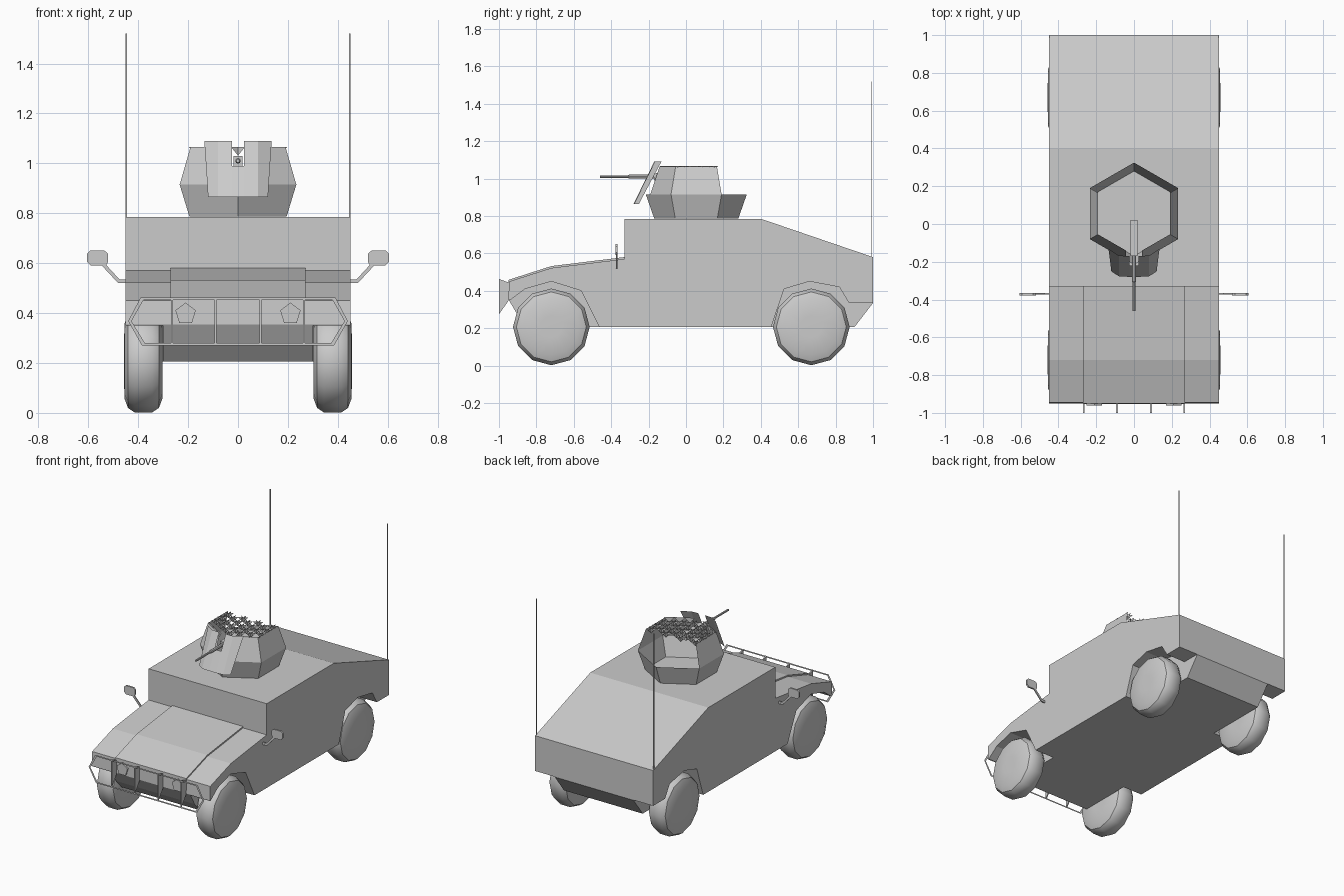
import bpy, bmesh, math
from mathutils import Vector

if "Cube" in bpy.data.objects:
    bpy.data.objects.remove(bpy.data.objects["Cube"])

grey = bpy.data.materials.new("plain_grey")
grey.diffuse_color = (0.6, 0.6, 0.6, 1)
grey.use_nodes = True
grey.node_tree.nodes["Principled BSDF"].inputs["Base Color"].default_value = grey.diffuse_color


def obj(name, verts, faces, smooth=False):
    me = bpy.data.meshes.new(name)
    me.from_pydata([tuple(v) for v in verts], [], faces)
    me.materials.append(grey)
    o = bpy.data.objects.new(name, me)
    bpy.context.collection.objects.link(o)
    if smooth:
        bpy.ops.object.select_all(action='DESELECT')
        o.select_set(True)
        bpy.context.view_layer.objects.active = o
        bpy.ops.object.shade_smooth_by_angle(angle=math.radians(35))
    return o


def fix(o):
    bm = bmesh.new()
    bm.from_mesh(o.data)
    bmesh.ops.recalc_face_normals(bm, faces=bm.faces)
    bm.to_mesh(o.data)
    bm.free()
    return o


def prism(name, pts, a, b, axis='x'):
    """Extrude a (y,z) outline along x, or an (x,z) outline along y."""
    put = (lambda p, t: (t, p[0], p[1])) if axis == 'x' else (lambda p, t: (p[0], t, p[1]))
    n = len(pts)
    verts = [put(p, a) for p in pts] + [put(p, b) for p in pts]
    faces = [tuple(range(n)), tuple(range(2 * n - 1, n - 1, -1))]
    faces += [(i, (i + 1) % n, n + (i + 1) % n, n + i) for i in range(n)]
    return fix(obj(name, verts, faces))


def lathe(name, prof, centre, axis, n, smooth=False):
    """Revolve (t, r) profile around the x or y axis; ends are closed."""
    verts, faces = [], []
    for t, r in prof:
        for k in range(n):
            a = 2 * math.pi * k / n
            c, s = r * math.cos(a), r * math.sin(a)
            verts.append(Vector(centre) + Vector((t, c, s) if axis == 'x' else (c, t, s)))
    for i in range(len(prof) - 1):
        for k in range(n):
            k2 = (k + 1) % n
            faces.append((i * n + k, i * n + k2, (i + 1) * n + k2, (i + 1) * n + k))
    faces += [tuple(range(n)), tuple(range((len(prof) - 1) * n, len(prof) * n))]
    o = fix(obj(name, verts, faces))
    if smooth:
        bpy.context.view_layer.objects.active = o
        bpy.ops.object.select_all(action='DESELECT')
        o.select_set(True)
        bpy.ops.object.shade_smooth_by_angle(angle=math.radians(35))
    return o


# Hull with wheel wells cut out
body = prism("body", [(-0.945, 0.45), (-0.72, 0.522), (-0.33, 0.57), (-0.33, 0.785), (0.40, 0.785),
                      (1.0, 0.58), (1.0, 0.335), (0.9, 0.205), (-0.84, 0.205), (-0.90, 0.27),
                      (-0.95, 0.355)], -0.45, 0.45)
front_well = [(-0.463, 0.1), (-0.463, 0.205), (-0.56, 0.40), (-0.72, 0.45), (-0.86, 0.41),
              (-0.94, 0.35), (-1.1, 0.35), (-1.1, 0.1)]
rear_well = [(0.455, 0.1), (0.455, 0.205), (0.525, 0.41), (0.66, 0.45), (0.82, 0.42),
             (0.87, 0.337), (1.1, 0.337), (1.1, 0.1)]
cutters = []
for s in (-1, 1):
    for pts in (front_well, rear_well):
        c = prism("well_cutter", pts, 0.30 * s, 0.55 * s)
        c.hide_render = True
        cutters.append(c)
        m = body.modifiers.new("well", 'BOOLEAN')
        m.operation, m.solver, m.object = 'DIFFERENCE', 'EXACT', c
dg = bpy.context.evaluated_depsgraph_get()
cut = bpy.data.meshes.new_from_object(body.evaluated_get(dg))
body.modifiers.clear()
body.data = cut
for c in cutters:
    bpy.data.objects.remove(c)

# Raised bonnet and headlights
prism("bonnet", [(-0.952, 0.355), (-0.95, 0.458), (-0.72, 0.532), (-0.33, 0.58), (-0.33, 0.56),
                 (-0.72, 0.51), (-0.94, 0.44), (-0.94, 0.355)], -0.27, 0.27)
for s in (-1, 1):
    prism("headlight", [(s * 0.21 + 0.043 * math.sin(k * 1.2566), 0.397 + 0.045 * math.cos(k * 1.2566))
                        for k in range(5)], -0.962, -0.95, 'y')

# Brush guard: flat hexagonal frame with upright plates
outer = [(-0.39, 0.463), (0.39, 0.463), (0.44, 0.368), (0.385, 0.27), (-0.385, 0.27), (-0.44, 0.368)]
inner = [(x * 0.97, 0.367 + (z - 0.367) * 0.9) for x, z in outer]
obj("guard_frame", [(x, -0.997, z) for x, z in outer + inner],
    [(i, (i + 1) % 6, 6 + (i + 1) % 6, 6 + i) for i in range(6)])
for x in (-0.265, -0.09, 0.09, 0.265):
    prism("guard_plate", [(-1.0, 0.463), (-0.95, 0.445), (-0.95, 0.345), (-1.0, 0.275)], x - 0.004, x + 0.004)

# Wheels, mirrors and aerials
tyre = [(-0.077, 0.06), (-0.076, 0.15), (-0.062, 0.187), (-0.035, 0.205),
        (0.035, 0.205), (0.062, 0.187), (0.076, 0.15), (0.078, 0.06)]
for s in (-1, 1):
    for y in (-0.72, 0.67):
        lathe("wheel", [(t * s, r) for t, r in tyre], (0.379 * s, y, 0.207), 'x', 12, True)
    prism("mirror_arm", [(s * x, z) for x, z in ((0.44, 0.52), (0.48, 0.52), (0.55, 0.595), (0.535, 0.6),
                                                 (0.475, 0.535), (0.44, 0.535))], -0.374, -0.366, 'y')
    prism("mirror", [(s * x, z) for x, z in ((0.53, 0.59), (0.59, 0.59), (0.605, 0.605), (0.605, 0.638),
                                             (0.592, 0.65), (0.535, 0.65), (0.52, 0.638), (0.52, 0.605))],
          -0.378, -0.366, 'y')
    prism("aerial", [(0.988, 0.57), (0.993, 0.57), (0.993, 1.52), (0.988, 1.52)], s * 0.45, s * 0.445)


# Turret: flared hexagonal ring, then inward sloping walls open at the back
def hexa(r, z):
    return [(r * math.sin(k * math.pi / 3), 0.055 + r * math.cos(k * math.pi / 3), z) for k in range(6)]


low, mid, top = hexa(0.225, 0.787), hexa(0.27, 0.915), hexa(0.22, 1.065)
obj("turret_ring", low + mid, [(i, 6 + i, 6 + (i + 1) % 6, (i + 1) % 6) for i in range(6)])
for s, side in ((1, (1, 2)), (-1, (5, 4))):
    b, f = side
    nose_mid = Vector(mid[f]).lerp(Vector(mid[3]), 0.82)
    nose_top = Vector(top[f]).lerp(Vector(top[3]), 0.78)
    obj("turret_wall", [mid[b], mid[f], nose_mid, top[b], top[f], nose_top],
        [(0, 1, 4, 3), (1, 2, 5, 4)] if s < 0 else [(3, 4, 1, 0), (4, 5, 2, 1)])

# Overhead cover: three crossing sets of small hanging triangles
verts, faces = [], []
e = 0.065
for a in (math.pi / 6, math.pi / 2, 5 * math.pi / 6):
    d = Vector((math.cos(a), math.sin(a), 0))
    n = Vector((-d.y, d.x, 0))
    for row in range(-4, 5):
        for k in range(-5, 6):
            m = Vector((0, 0.04, 1.066)) + n * row * e * 0.866 + d * (k + 0.5 * (row % 2)) * e
            p, q = m - d * e / 2, m + d * e / 2
            if all(abs(v.x) < 0.2 and v.y < 0.185 and v.y - 0.577 * abs(v.x) > -0.5
                   and 0.055 - v.y + 0.577 * abs(v.x) < 0.235 for v in (p, q)):
                i = len(verts)
                verts += [p, q, m - Vector((0, 0, 0.035))]
                faces.append((i, i + 1, i + 2))
obj("overhead_cover", verts, faces)

# Gun shield: leaning centre panel with swept wings and a slot for the gun


def sh(x, z):
    back = 0.035 * max(0, abs(x) - 0.075) / 0.055
    return (x, -0.28 + (z - 0.865) * 0.489 + back, z)


for s in (-1, 1):
    pts = [sh(s * x, z) for x, z in ((0, 0.865), (0.025, 0.865), (0.08, 0.865), (0.12, 0.865), (0, 0.99),
                                     (0.025, 0.99), (0.08, 0.99), (0.128, 0.99), (0.025, 1.09),
                                     (0.08, 1.09), (0.135, 1.09))]
    fs = [(0, 1, 5, 4), (1, 2, 6, 5), (2, 3, 7, 6), (5, 6, 9, 8), (6, 7, 10, 9)]
    obj("gun_shield", pts, fs if s > 0 else [f[::-1] for f in fs])

# Gun
lathe("gun_barrel", [(-0.46, 0.007), (-0.31, 0.007), (-0.305, 0.011), (-0.15, 0.011)], (0, 0, 1.01), 'y', 8)
prism("gun_receiver", [(-0.17, 0.99), (-0.17, 1.03), (0.02, 1.03), (0.02, 0.985)], -0.018, 0.018)
